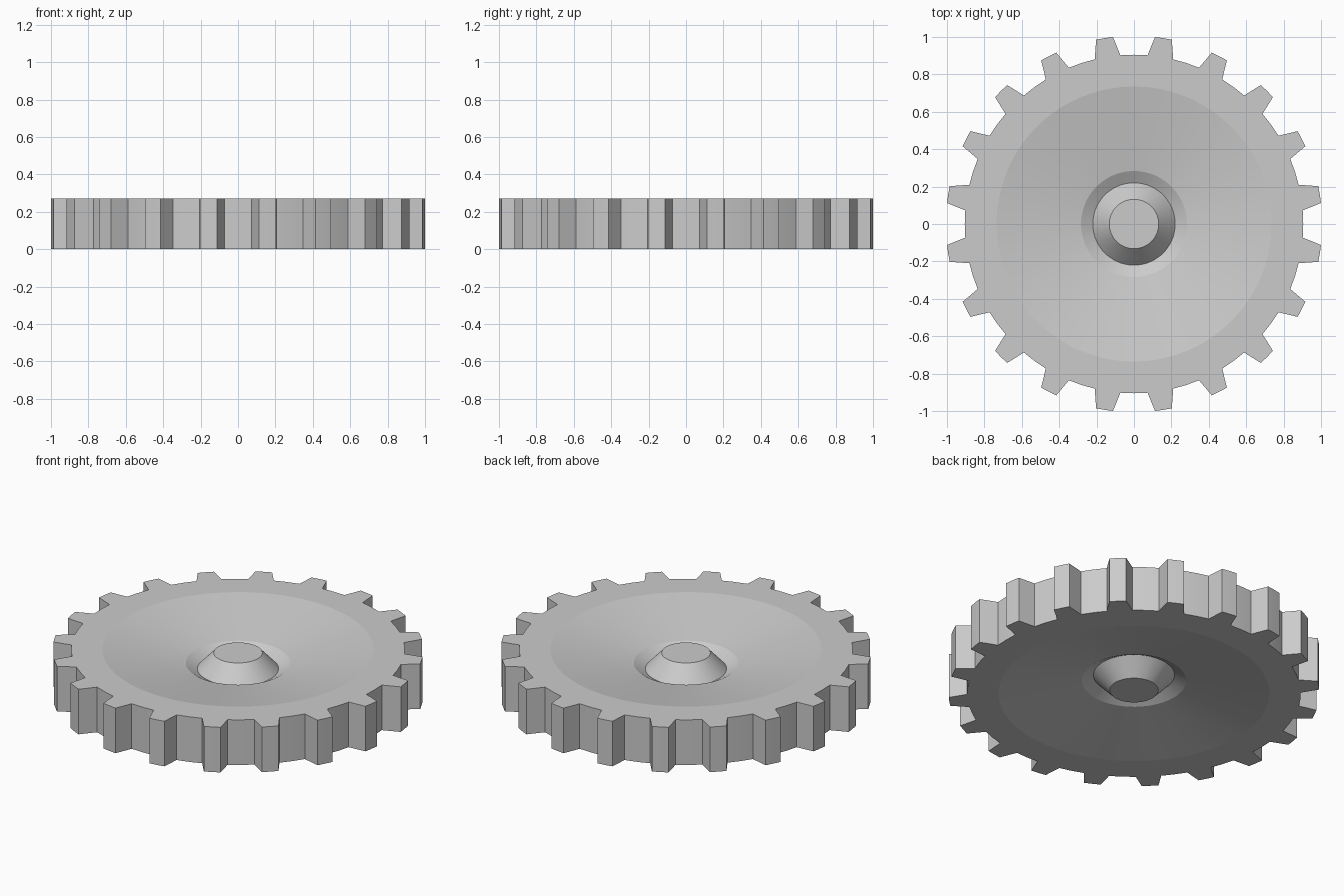
import bpy, bmesh, math

if "Cube" in bpy.data.objects:
    bpy.data.objects.remove(bpy.data.objects["Cube"])

TEETH = 20
TIP_R, ROOT_R = 1.006, 0.905
HEIGHT = 0.27

# One tooth: (degrees from tooth centre, radius), ending mid-gap
TOOTH = [(-4.4, ROOT_R), (-2.6, TIP_R), (0, TIP_R), (2.6, TIP_R), (4.4, ROOT_R), (9, ROOT_R)]
outline = [(math.radians(9 + i * 360 / TEETH + a), r) for i in range(TEETH) for a, r in TOOTH]
n = len(outline)

# Web profile from rim to hub: (radius, depth below the rim face)
PROFILE = [(0.735, 0), (0.283, 0.08), (0.22, 0.115), (0.132, 0.02)]

bm = bmesh.new()


def ring(z, radius=None):
    """Loop of vertices: the toothed outline, or a circle of the given radius."""
    return [bm.verts.new(((radius or r) * math.cos(a), (radius or r) * math.sin(a), z))
            for a, r in outline]


# Bottom hub -> bottom rim -> toothed edge -> top rim -> top hub
rings = [ring(d, r) for r, d in reversed(PROFILE)]
rings += [ring(0), ring(HEIGHT)]
rings += [ring(HEIGHT - d, r) for r, d in PROFILE]

for lo, hi in zip(rings, rings[1:]):
    for i in range(n):
        j = (i + 1) % n
        bm.faces.new((lo[i], lo[j], hi[j], hi[i]))

# Flat hub ends
bm.faces.new(list(reversed(rings[0])))
bm.faces.new(rings[-1])
bmesh.ops.recalc_face_normals(bm, faces=bm.faces)

mesh = bpy.data.meshes.new("gear_wheel")
bm.to_mesh(mesh)
bm.free()
gear = bpy.data.objects.new("gear_wheel", mesh)
bpy.context.collection.objects.link(gear)

# Smooth round the axis, crisp at every profile break
bpy.context.view_layer.objects.active = gear
gear.select_set(True)
bpy.ops.object.shade_smooth_by_angle(angle=math.radians(8))
